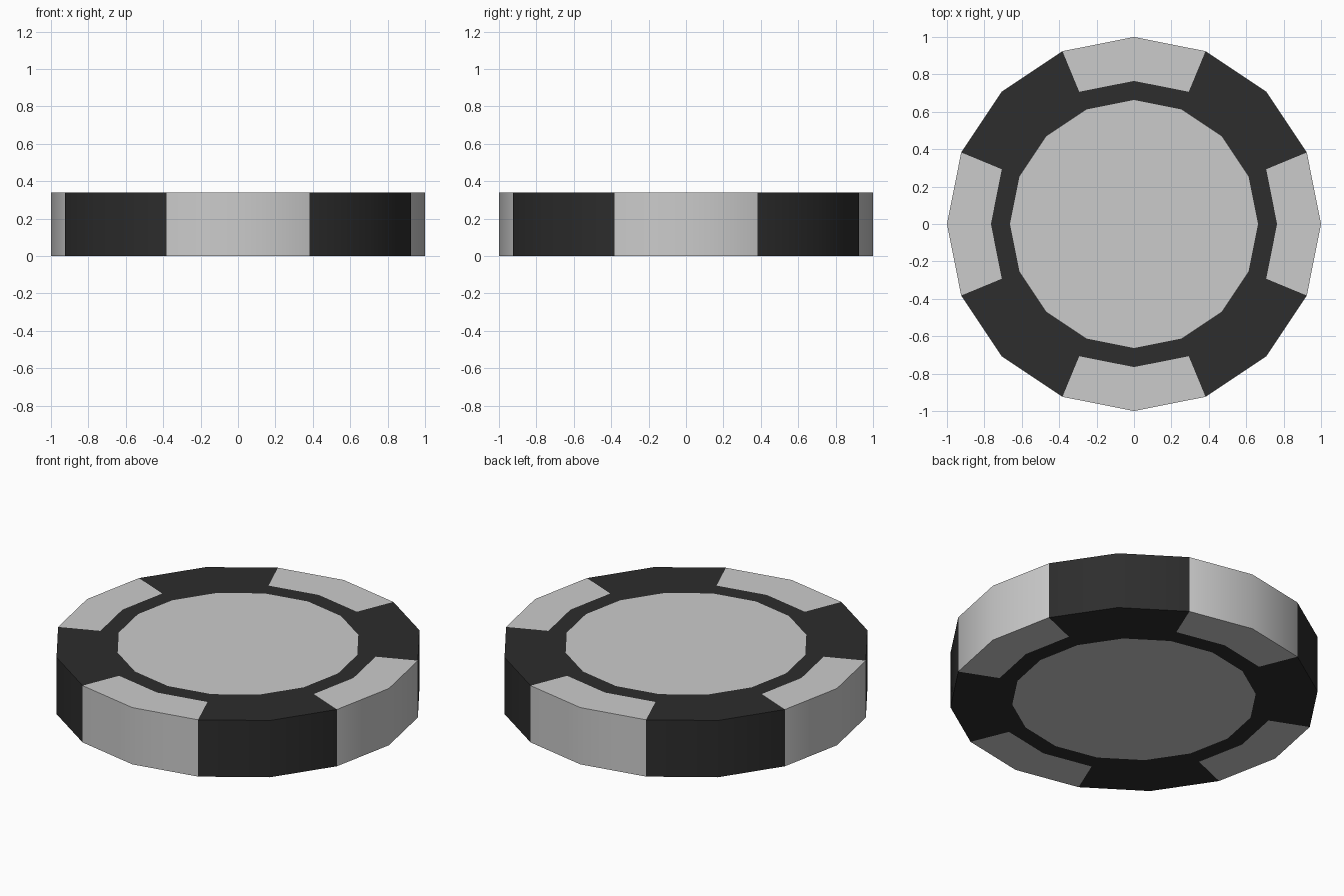
import bpy, bmesh
from math import sin, cos, tau

if "Cube" in bpy.data.objects:
    bpy.data.objects.remove(bpy.data.objects["Cube"])

SIDES = 16
HEIGHT = 0.34
INLAY_R, BAND_R, RIM_R = 0.663, 0.765, 1.0
GREY, DARK = 0, 1

# Half section of the chip: bottom inlay edge, around the rim, to top inlay edge
profile = [(INLAY_R, 0), (BAND_R, 0), (RIM_R, 0),
           (RIM_R, HEIGHT), (BAND_R, HEIGHT), (INLAY_R, HEIGHT)]

bm = bmesh.new()
rings = [[bm.verts.new((r * cos(tau * k / SIDES), r * sin(tau * k / SIDES), z))
          for k in range(SIDES)] for r, z in profile]

# Dark ring with four grey edge spots wrapping over the rim
for i, (low, high) in enumerate(zip(rings, rings[1:])):
    for k in range(SIDES):
        n = (k + 1) % SIDES
        face = bm.faces.new((low[k], low[n], high[n], high[k]))
        is_spot = i in (1, 2, 3) and k % 4 in (0, 3)
        face.material_index = GREY if is_spot else DARK

# Grey centre inlays, bottom and top
bm.faces.new(rings[0][::-1]).material_index = GREY
bm.faces.new(rings[-1]).material_index = GREY
bmesh.ops.recalc_face_normals(bm, faces=bm.faces[:])

mesh = bpy.data.meshes.new("gaming_chip")
bm.to_mesh(mesh)
bm.free()

# Empty slot stays default grey, second slot is near black
dark = bpy.data.materials.new("dark_ring")
dark.diffuse_color = (0.026, 0.026, 0.026, 1)
dark.use_nodes = True
dark.node_tree.nodes["Principled BSDF"].inputs["Base Color"].default_value = dark.diffuse_color
mesh.materials.append(None)
mesh.materials.append(dark)
for poly in mesh.polygons:
    poly.material_index = poly.material_index
chip = bpy.data.objects.new("gaming_chip", mesh)
bpy.context.collection.objects.link(chip)

# Smooth side wall, crisp rim edges
bpy.context.view_layer.objects.active = chip
chip.select_set(True)
bpy.ops.object.shade_smooth_by_angle()
